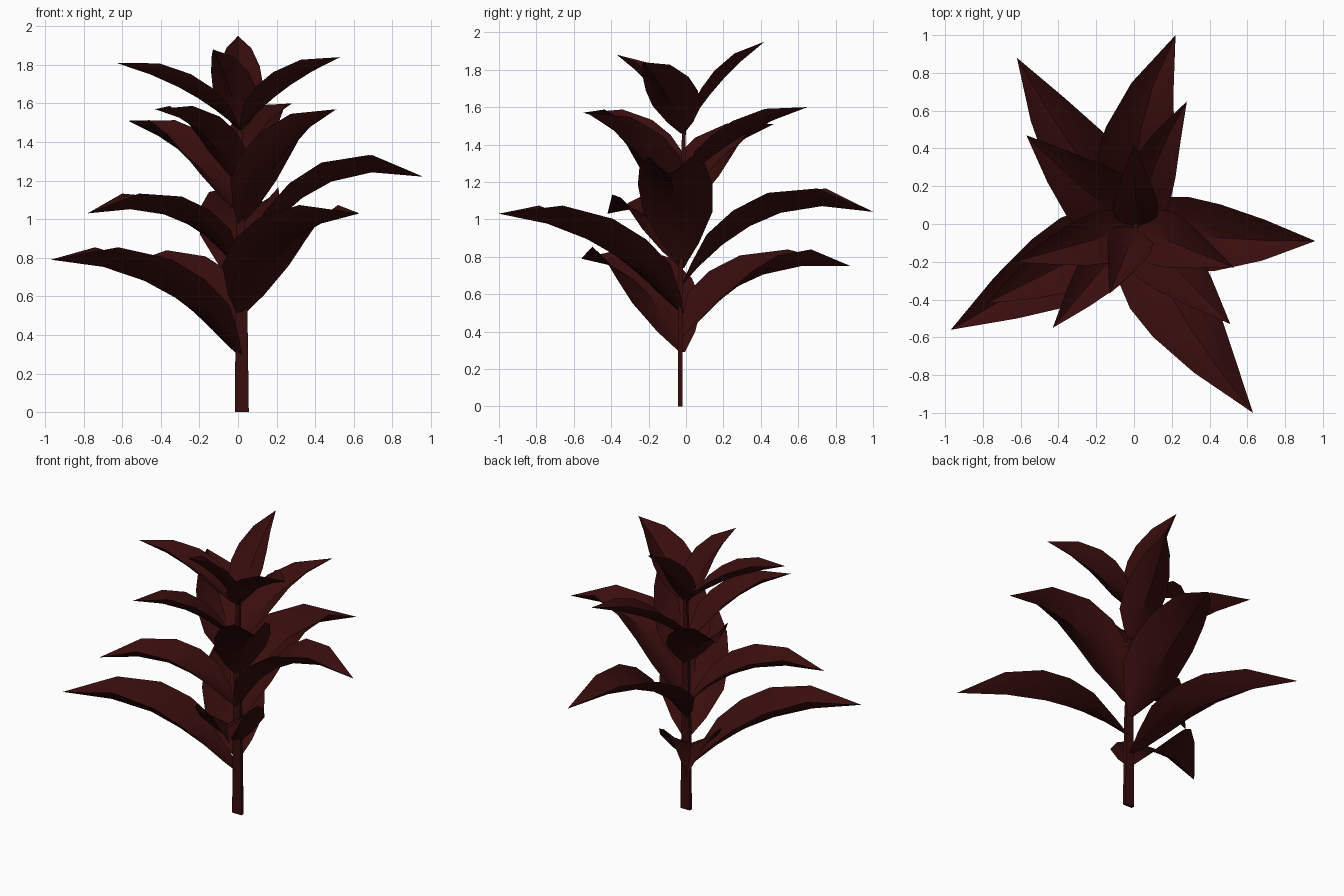
import bpy, bmesh, math
from mathutils import Vector

old = bpy.data.objects.get("Cube")
if old:
    bpy.data.objects.remove(old, do_unlink=True)

# Single dark red colour
red = bpy.data.materials.new("dark_red")
red.use_nodes = True
colour = (0.04, 0.004, 0.004, 1)
red.diffuse_color = colour
red.node_tree.nodes["Principled BSDF"].inputs["Base Color"].default_value = colour


def finish(name, bm):
    mesh = bpy.data.meshes.new(name)
    bm.to_mesh(mesh)
    bm.free()
    mesh.materials.append(red)
    obj = bpy.data.objects.new(name, mesh)
    bpy.context.collection.objects.link(obj)
    bpy.ops.object.select_all(action="DESELECT")
    obj.select_set(True)
    bpy.context.view_layer.objects.active = obj
    bpy.ops.object.shade_smooth_by_angle(angle=math.radians(35))


def bridge(bm, rows, closed=False):
    for a, b in zip(rows, rows[1:]):
        n = len(a)
        for i in range(n if closed else n - 1):
            j = (i + 1) % n
            bm.faces.new((a[i], a[j], b[j], b[i]))


# Flat tapered stem
bm = bmesh.new()
rows = []
for x, y, z, w, d in [(0.02, -0.03, 0, 0.036, 0.012), (0.018, -0.03, 0.6, 0.03, 0.012),
                      (0.012, -0.02, 1.1, 0.02, 0.012), (0.01, -0.01, 1.52, 0.012, 0.01)]:
    rows.append([bm.verts.new((x + sx * w, y + sy * d, z))
                 for sx, sy in ((-1, -1), (1, -1), (1, 1), (-1, 1))])
bridge(bm, rows, closed=True)
bm.faces.new(rows[0][::-1])
bm.faces.new(rows[-1])
finish("stem", bm)

# Steps along a leaf: position, share of half width, depth of the cup
OUTLINE = [(0, 0.07, 0), (0.08, 0.5, 0.12), (0.2, 0.93, 0.34),
           (0.34, 1, 0.46), (0.5, 0.88, 0.53), (0.72, 0.54, 0.45)]
# Position across the leaf and share of the cup depth
SECTION = [(-1, 1), (-0.55, 0.42), (0, 0), (0.55, 0.42), (1, 1)]


def leaf(name, tip, base_z, half, bulge, bend=0):
    """Arched, cupped blade from the stem to its tip, bowed sideways by bend."""
    tip = Vector(tip)
    base = Vector((0.012, -0.02, base_z))
    run = tip - base
    side = Vector((-run.y, run.x, 0)).normalized()
    bm = bmesh.new()
    rows = []
    for t, w, depth in OUTLINE:
        arch = 4 * t * (1 - t)
        rise = Vector((0, 0, bulge * arch * (1.2 - 0.4 * t)))
        mid = base + run * t + rise + side * bend * arch
        slope = 4 * bulge * (1.2 - 3.2 * t + 1.2 * t * t)
        up = (run + Vector((0, 0, slope))).cross(side).normalized()
        rows.append([bm.verts.new(mid + side * (s * w * half) + up * (c * depth * half))
                     for s, c in SECTION])
    bridge(bm, [r[::-1] for r in rows])
    end = bm.verts.new(tip)
    for a, b in zip(rows[-1], rows[-1][1:]):
        bm.faces.new((b, a, end))
    finish(name, bm)


# Four tiers of leaves: tip, base height, half width, arch, sideways bend
LEAVES = {
    "bottom_leaf_right": ((-0.97, -0.56, 0.79), 0.29, 0.23, 0.14, -0.01),
    "bottom_leaf_back": ((-0.62, 0.88, 0.75), 0.38, 0.2, 0.14, 0.03),
    "lower_leaf_front": ((0.63, -1.0, 1.03), 0.5, 0.22, 0.13, -0.04),
    "lower_leaf_back": ((0.22, 1.0, 1.04), 0.65, 0.21, 0.19, 0.08),
    "lower_leaf_right": ((-0.78, -0.42, 1.03), 0.74, 0.18, 0.14),
    "lower_leaf_left": ((0.96, -0.09, 1.22), 0.75, 0.2, 0.21, -0.02),
    "middle_leaf_front": ((0.51, -0.53, 1.57), 0.97, 0.18, 0.1),
    "middle_leaf_back_right": ((-0.57, 0.47, 1.51), 1.03, 0.19, 0.08, 0.02),
    "middle_leaf_front_right": ((-0.43, -0.55, 1.57), 1.18, 0.14, 0.09),
    "middle_leaf_back": ((0.28, 0.65, 1.6), 1.2, 0.14, 0.06, 0.03),
    "top_leaf_left": ((0.53, -0.23, 1.84), 1.46, 0.15, 0.045),
    "top_leaf_right": ((-0.63, -0.2, 1.81), 1.46, 0.14, 0.05),
    "top_leaf_front": ((-0.13, -0.37, 1.88), 1.46, 0.12, 0.05),
    "top_leaf_back": ((0, 0.42, 1.95), 1.45, 0.12, 0.05),
}
for name, spec in LEAVES.items():
    leaf(name, *spec)
